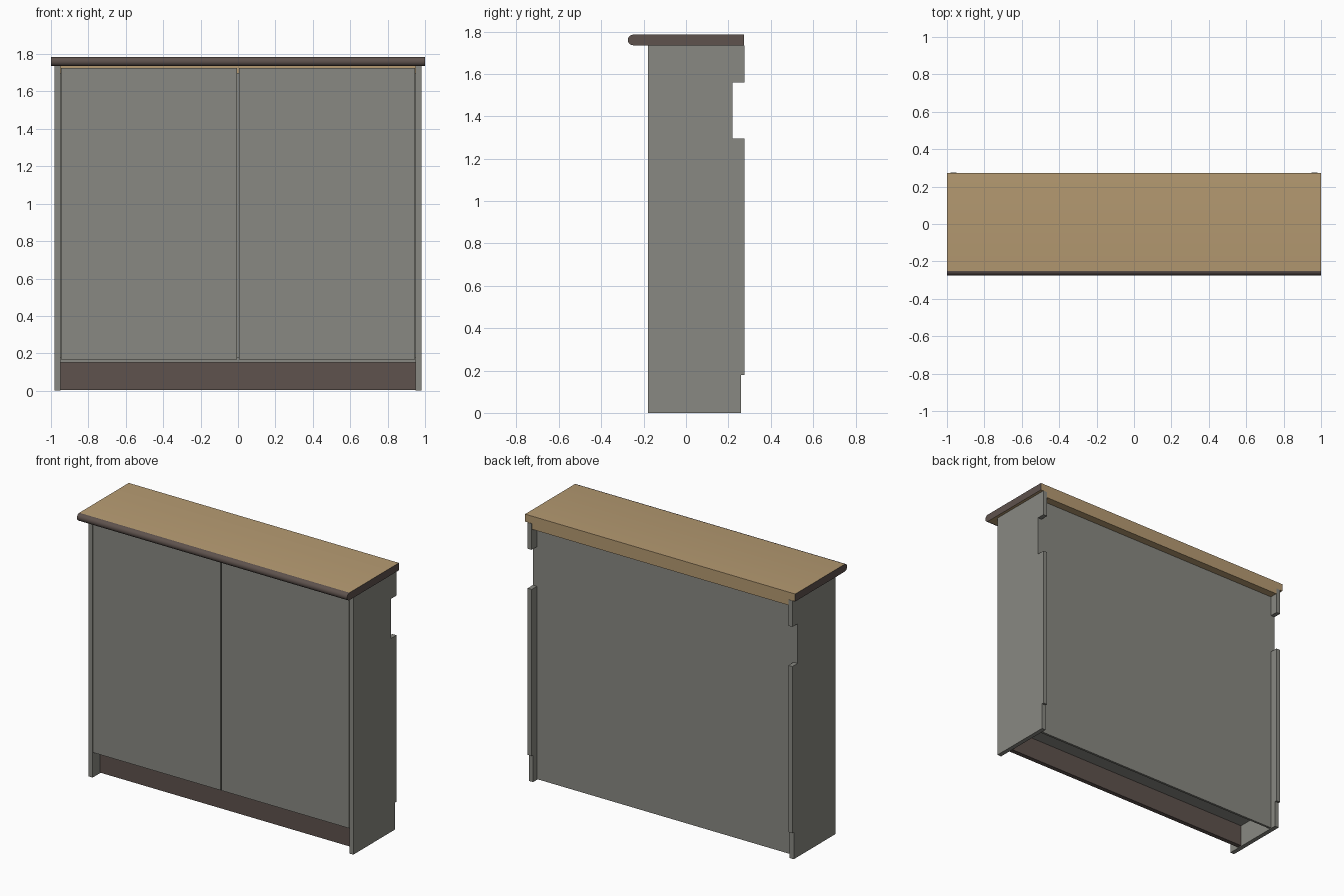
import bpy, bmesh, math

if "Cube" in bpy.data.objects:
    bpy.data.objects.remove(bpy.data.objects["Cube"])


def mat(name, rgb):
    m = bpy.data.materials.new(name)
    lin = [((c / 255 + 0.055) / 1.055) ** 2.4 for c in rgb]
    m.diffuse_color = (*lin, 1)
    m.use_nodes = True
    m.node_tree.nodes["Principled BSDF"].inputs["Base Color"].default_value = m.diffuse_color
    return m


GREY = mat("warm grey laminate", (137, 137, 130))
BROWN = mat("dark brown trim", (94, 82, 77))
TAN = mat("tan wood", (182, 155, 114))


def extrude_profile(name, yz, x0, x1, *mats):
    """Extrude a (y, z) outline along x."""
    bm = bmesh.new()
    face = bm.faces.new([bm.verts.new((x0, y, z)) for y, z in yz])
    ext = bmesh.ops.extrude_face_region(bm, geom=[face])
    moved = [v for v in ext["geom"] if isinstance(v, bmesh.types.BMVert)]
    bmesh.ops.translate(bm, verts=moved, vec=(x1 - x0, 0, 0))
    bmesh.ops.recalc_face_normals(bm, faces=bm.faces)
    me = bpy.data.meshes.new(name)
    bm.to_mesh(me)
    bm.free()
    for m in mats:
        me.materials.append(m)
    ob = bpy.data.objects.new(name, me)
    bpy.context.collection.objects.link(ob)
    return ob


def board(name, x0, x1, y0, y1, z0, z1, m):
    return extrude_profile(name, [(y0, z0), (y1, z0), (y1, z1), (y0, z1)], x0, x1, m)


# Worktop with rounded front edge; trim on the nose and both ends
R, ZM, YN = 0.025, 1.76, -0.25
nose = [(YN - R * math.cos(a), ZM + R * math.sin(a))
        for a in (math.radians(-90 + 180 * i / 10) for i in range(11))]
top = extrude_profile("worktop", nose + [(0.273, ZM + R), (0.273, ZM - R)], -1, 1, TAN, BROWN)
for p in top.data.polygons:
    if abs(p.normal.x) > 0.9 or p.center.y < YN:
        p.material_index = 1
bpy.context.view_layer.objects.active = top
top.select_set(True)
bpy.ops.object.shade_smooth_by_angle(angle=math.radians(30))

# Side panels, notched along the back edge
side = [(-0.18, 0), (0.26, 0), (0.26, 0.18), (0.275, 0.18), (0.275, 1.295), (0.22, 1.295),
        (0.22, 1.56), (0.275, 1.56), (0.275, 1.735), (-0.18, 1.735)]
for s, label in ((-1, "left"), (1, "right")):
    extrude_profile(label + "_side_panel", side, s * 0.98, s * 0.95, GREY)
    # Doors, inset between the sides with a narrow centre gap
    board(label + "_door", s * 0.947, s * 0.005, -0.18, -0.15, 0.168, 1.725, GREY)

# Carcass boards
board("top_board", -0.95, 0.95, -0.148, 0.273, 1.697, 1.735, TAN)
board("bottom_board", -0.95, 0.95, -0.148, 0.205, 0.15, 0.18, GREY)
board("back_panel", -0.95, 0.95, 0.205, 0.22, 0.005, 1.697, GREY)
board("kick_plate", -0.95, 0.95, -0.105, -0.075, 0.005, 0.15, BROWN)
